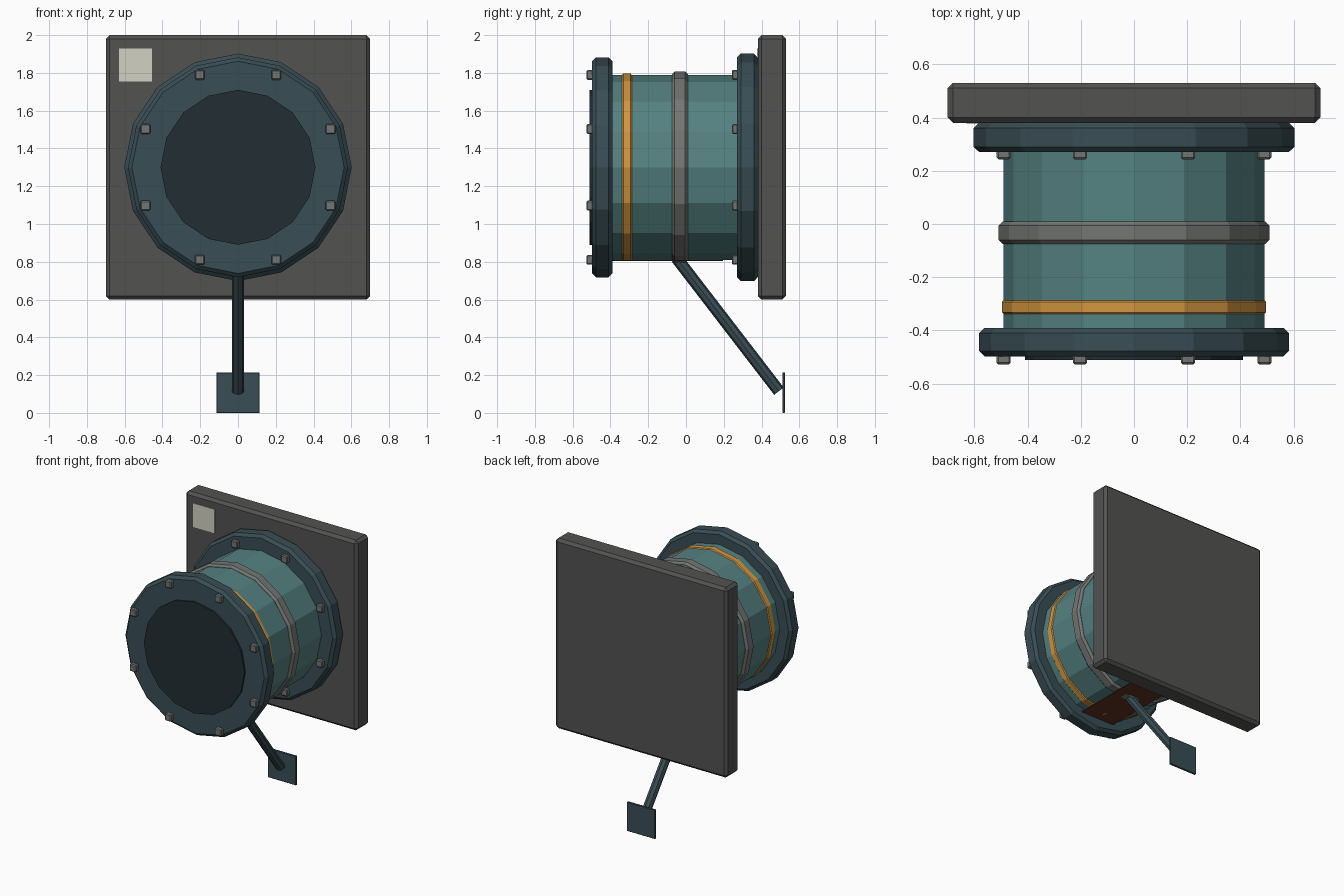
import bpy, bmesh, math
from mathutils import Matrix, Vector

if "Cube" in bpy.data.objects:
    bpy.data.objects.remove(bpy.data.objects["Cube"])

CZ = 1.3  # height of the drum axis


def mat(name, r, g, b):
    m = bpy.data.materials.new(name)
    m.diffuse_color = (r, g, b, 1)
    m.use_nodes = True
    m.node_tree.nodes["Principled BSDF"].inputs["Base Color"].default_value = m.diffuse_color
    return m


TEAL = mat("teal_paint", 0.09, 0.22, 0.22)
NAVY = mat("dark_blue_steel", 0.04, 0.075, 0.09)
DARK = mat("dark_glass", 0.016, 0.026, 0.034)
ORANGE = mat("orange_paint", 0.65, 0.30, 0.05)
STEEL = mat("grey_steel", 0.17, 0.18, 0.17)
WALL = mat("wall_grey", 0.085, 0.085, 0.083)
CREAM = mat("cream_label", 0.65, 0.64, 0.55)
RUST = mat("rust", 0.12, 0.03, 0.014)


def finish(name, bm, material, bevel=0.0):
    if bevel:
        edges = [e for e in bm.edges if len(e.link_faces) == 2
                 and e.calc_face_angle() > math.radians(60)]
        bmesh.ops.bevel(bm, geom=edges, offset=bevel, segments=1,
                        affect='EDGES', clamp_overlap=True)
    bmesh.ops.recalc_face_normals(bm, faces=bm.faces)
    me = bpy.data.meshes.new(name)
    bm.to_mesh(me)
    bm.free()
    me.materials.append(material)
    ob = bpy.data.objects.new(name, me)
    bpy.context.collection.objects.link(ob)
    return ob


def box(name, lo, hi, material, bevel=0.0):
    lo, hi = Vector(lo), Vector(hi)
    bm = bmesh.new()
    bmesh.ops.create_cube(bm, size=1, matrix=Matrix.Translation((lo + hi) / 2)
                          @ Matrix.Diagonal((*(hi - lo), 1)))
    return finish(name, bm, material, bevel)


def rod(name, a, b, r, material, sides=16, bevel=0.0):
    a, b = Vector(a), Vector(b)
    rot = (b - a).to_track_quat('Z', 'Y').to_matrix().to_4x4()
    bm = bmesh.new()
    bmesh.ops.create_cone(bm, cap_ends=True, segments=sides, radius1=r, radius2=r,
                          depth=(b - a).length,
                          matrix=Matrix.Translation((a + b) / 2) @ rot)
    return finish(name, bm, material, bevel)


def drum(name, y0, y1, r, material, bevel=0.0):
    return rod(name, (0, y0, CZ), (0, y1, CZ), r, material, 16, bevel)


# Wall plate and label
box("wall_plate", (-0.7, 0.38, 0.6), (0.7, 0.53, 2.0), WALL, 0.02)
box("label", (-0.63, 0.377, 1.755), (-0.455, 0.381, 1.93), CREAM)

# Drum body, flanges, bands and front cover
drum("drum_body", -0.42, 0.30, 0.49, TEAL)
drum("rear_flange", 0.27, 0.38, 0.602, NAVY, 0.02)
drum("front_flange", -0.497, -0.39, 0.582, NAVY, 0.02)
drum("front_cover", -0.51, -0.48, 0.41, DARK)
drum("orange_band", -0.34, -0.285, 0.496, ORANGE, 0.008)
drum("middle_band", -0.075, 0.01, 0.508, STEEL, 0.015)

# Bolt rings on both flanges
for side, y in (("front", -0.505), ("rear", 0.265)):
    for i in range(8):
        a = math.radians(22.5 + 45 * i)
        x, z = 0.53 * math.cos(a), CZ + 0.53 * math.sin(a)
        box(f"{side}_bolt_{i + 1}", (x - 0.026, y - 0.022, z - 0.026),
            (x + 0.026, y + 0.022, z + 0.026), STEEL, 0.006)

# Rust streak under the drum
box("rust_streak", (-0.14, -0.40, 0.805), (0.14, 0.195, 0.809), RUST)

# Diagonal brace and its foot pad
rod("brace", (0, -0.05, 0.82), (0, 0.492, 0.115), 0.032, NAVY, 8)
box("brace_foot", (-0.115, 0.51, 0.0), (0.115, 0.525, 0.215), NAVY, 0.003)
